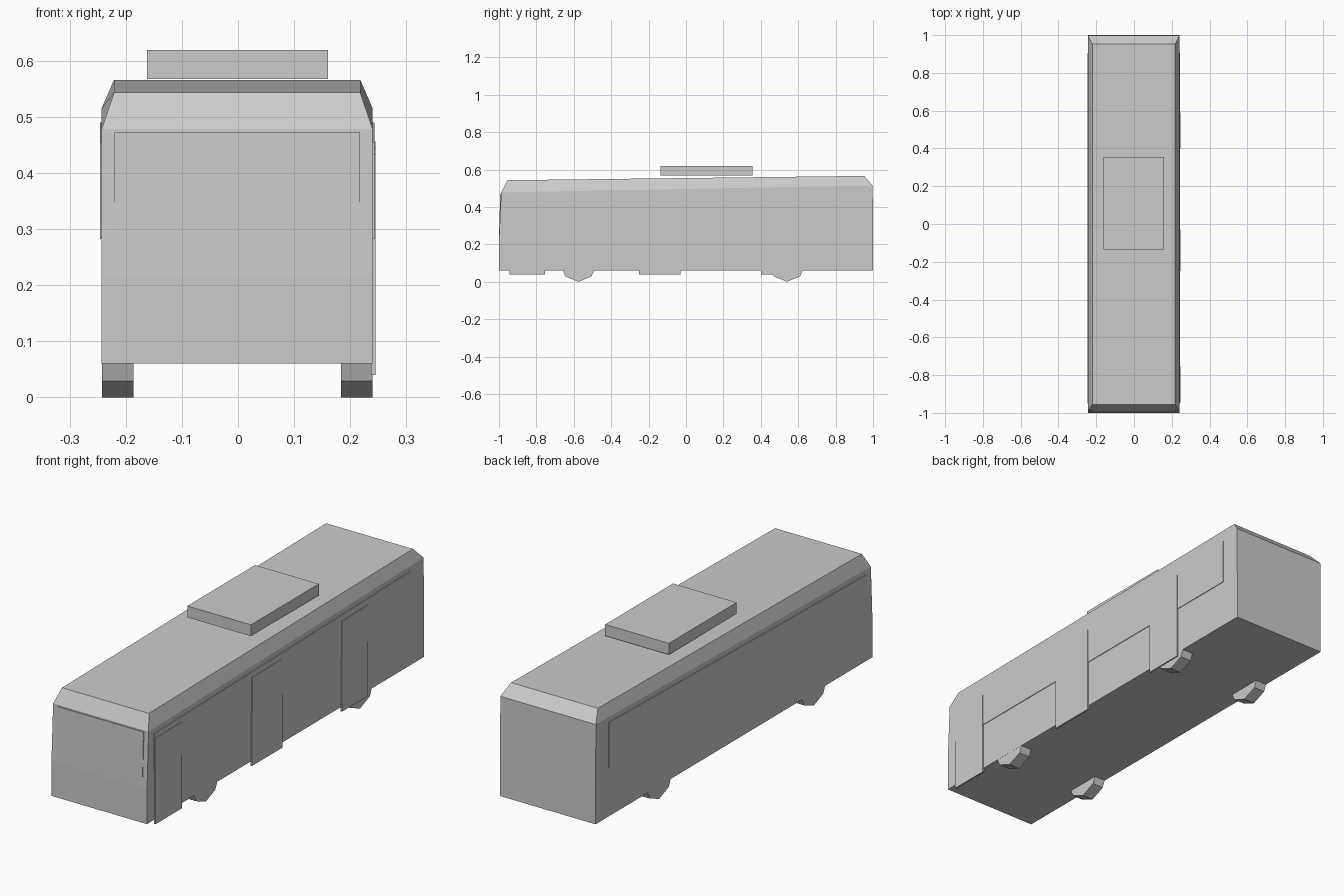
import bpy, bmesh, math
from mathutils import Matrix

if "Cube" in bpy.data.objects:
    bpy.data.objects.remove(bpy.data.objects["Cube"])

grey = bpy.data.materials.new("light_grey")
grey.diffuse_color = (0.6, 0.6, 0.6, 1)
grey.use_nodes = True
grey.node_tree.nodes["Principled BSDF"].inputs["Base Color"].default_value = grey.diffuse_color


def finish(name, bm):
    bmesh.ops.recalc_face_normals(bm, faces=bm.faces)
    mesh = bpy.data.meshes.new(name)
    bm.to_mesh(mesh)
    bm.free()
    mesh.materials.append(grey)
    obj = bpy.data.objects.new(name, mesh)
    bpy.context.collection.objects.link(obj)
    return obj


def loft(name, layers):
    """Stack four-cornered layers: x0, x1, y front, y back, z front, z back."""
    bm = bmesh.new()
    rings = []
    for x0, x1, y0, y1, z0, z1 in layers:
        corners = [(x0, y0, z0), (x1, y0, z0), (x1, y1, z1), (x0, y1, z1)]
        rings.append([bm.verts.new(c) for c in corners])
    for low, high in zip(rings, rings[1:]):
        for i in range(4):
            j = (i + 1) % 4
            bm.faces.new((low[i], low[j], high[j], high[i]))
    bm.faces.new(rings[0])
    bm.faces.new(rings[-1])
    return finish(name, bm)


L, R = -0.243, 0.240  # body sides

# Body: box with leaning front, bevelled shoulders and a rising roof
loft("body", [
    (L, R, -1.0, 1.0, 0.06, 0.06),
    (L, R, -1.0, 1.0, 0.22, 0.22),
    (L, R, -0.988, 0.998, 0.478, 0.515),
    (L + 0.022, R - 0.022, -0.955, 0.952, 0.543, 0.566),
])

# Windscreen plate
loft("windscreen", [
    (-0.22, 0.217, -1.0005, -0.990, 0.222, 0.222),
    (-0.22, 0.217, -0.9930, -0.984, 0.472, 0.472),
])

# Side window strips, top edge follows the roof slope
for name, x0, x1 in (("left_windows", L - 0.003, L + 0.003),
                     ("right_windows", R - 0.003, R + 0.003)):
    loft(name, [(x0, x1, -0.95, 0.905, 0.282, 0.282),
                (x0, x1, -0.95, 0.905, 0.455, 0.490)])

# Three doors on the right side
for name, y0, y1 in (("front_door", -0.945, -0.755),
                     ("middle_door", -0.25, -0.03),
                     ("rear_door", 0.40, 0.59)):
    tops = [0.434 + (y + 0.85) * 0.015 for y in (y0, y1)]
    loft(name, [(R - 0.003, R + 0.005, y0, y1, 0.04, 0.04),
                (R - 0.003, R + 0.005, y0, y1, *tops)])

# Roof unit
loft("roof_unit", [(-0.162, 0.16, -0.135, 0.355, z, z) for z in (0.567, 0.619)])

# Eight-sided wheels with a corner at the bottom
for axle, y in (("front", -0.575), ("rear", 0.54)):
    for side, x in (("left", L + 0.0285), ("right", R - 0.0285)):
        bm = bmesh.new()
        place = Matrix.Translation((x, y, 0.099)) @ Matrix.Rotation(math.pi / 2, 4, 'Y')
        bmesh.ops.create_cone(bm, cap_ends=True, segments=8, radius1=0.099,
                              radius2=0.099, depth=0.056, matrix=place)
        finish(f"{axle}_{side}_wheel", bm)
